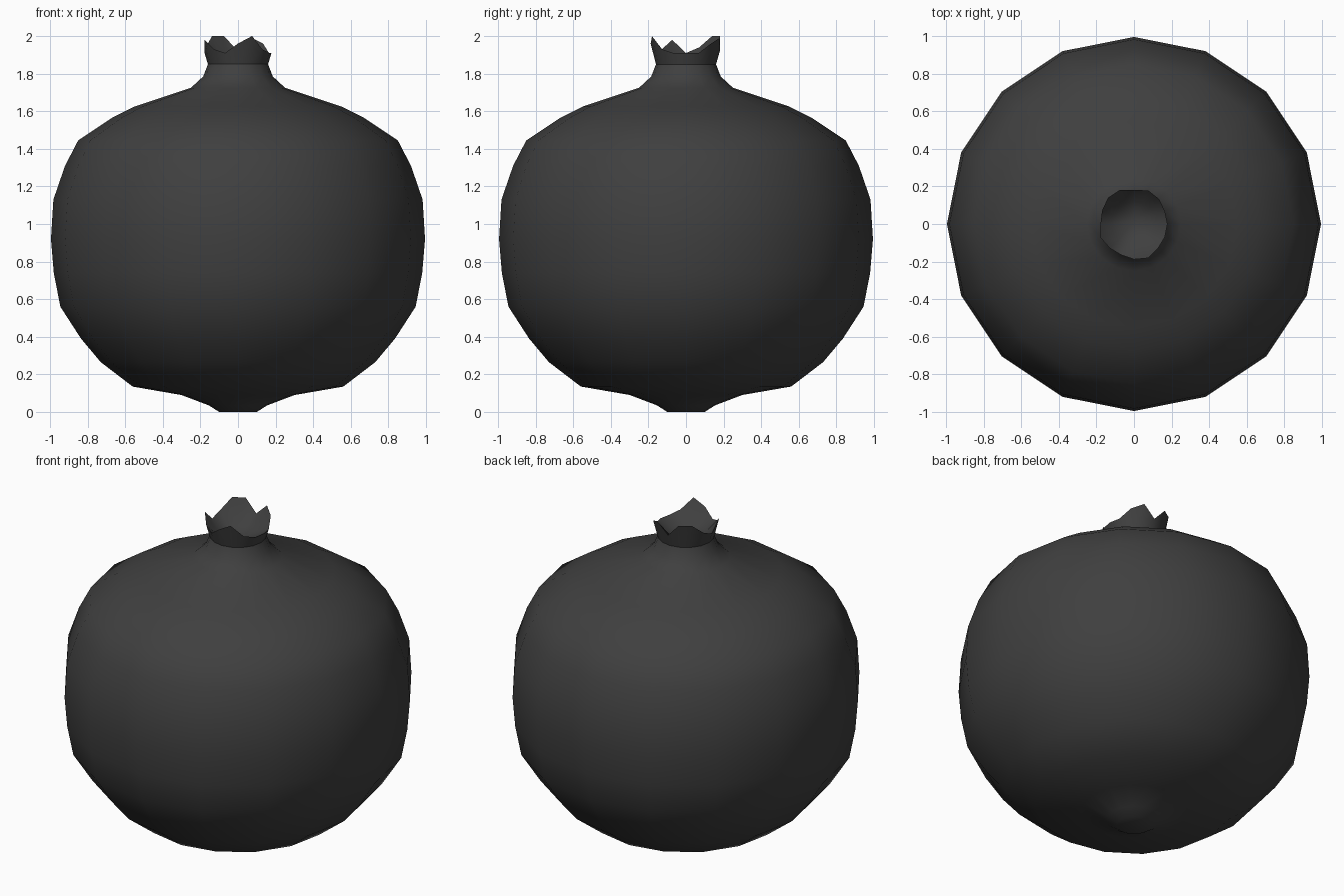
import bpy
import bmesh
from math import cos, sin, pi

cube = bpy.data.objects.get("Cube")
if cube:
    bpy.data.objects.remove(cube, do_unlink=True)

SIDES = 16

skin = bpy.data.materials.new("dark_grey_skin")
skin.use_nodes = True
skin.diffuse_color = (0.05, 0.05, 0.05, 1)
skin.node_tree.nodes["Principled BSDF"].inputs["Base Color"].default_value = skin.diffuse_color


def ring(bm, radius, height):
    """Add one ring; radius and height may vary per side."""
    pick = lambda v, i: v[i] if isinstance(v, list) else v
    return [bm.verts.new((pick(radius, i) * cos(2 * pi * i / SIDES),
                          pick(radius, i) * sin(2 * pi * i / SIDES),
                          pick(height, i))) for i in range(SIDES)]


def bridge(bm, low, high):
    for i in range(SIDES):
        j = (i + 1) % SIDES
        bm.faces.new((low[i], low[j], high[j], high[i]))


def finish(bm, name, angle):
    mesh = bpy.data.meshes.new(name)
    bm.to_mesh(mesh)
    bm.free()
    obj = bpy.data.objects.new(name, mesh)
    bpy.context.collection.objects.link(obj)
    mesh.materials.append(skin)
    bpy.ops.object.select_all(action="DESELECT")
    obj.select_set(True)
    bpy.context.view_layer.objects.active = obj
    bpy.ops.object.shade_smooth_by_angle(angle=angle)


# Fruit body: lathed profile from the base nub up to the neck
profile = [(0.10, 0), (0.155, 0.035), (0.30, 0.09), (0.56, 0.135),
           (0.73, 0.265), (0.835, 0.39), (0.945, 0.56), (0.98, 0.74),
           (0.995, 0.92), (0.982, 1.13), (0.92, 1.31), (0.85, 1.445),
           (0.67, 1.565), (0.55, 1.625), (0.25, 1.725), (0.185, 1.785),
           (0.16, 1.85)]
bm = bmesh.new()
rings = [ring(bm, r, z) for r, z in profile]
bm.faces.new(rings[0][::-1])
for low, high in zip(rings, rings[1:]):
    bridge(bm, low, high)
finish(bm, "fruit_body", pi)

# Crown: ragged flared rim, with the inside falling to a hollow centre
tips = [1.91, 1.91, 1.96, 1.99, 1.92, 2.0, 2.0, 1.94,
        1.91, 1.98, 1.93, 1.91, 1.96, 2.0, 1.93, 1.91]
flare = [0.178 + 0.2 * (z - 1.91) for z in tips]
bm = bmesh.new()
base = ring(bm, 0.16, 1.85)
rim = ring(bm, flare, tips)
inner = ring(bm, 0.12, 1.875)
bridge(bm, base, rim)
bridge(bm, rim, inner)
centre = bm.verts.new((0, 0.02, 1.83))
for i in range(SIDES):
    bm.faces.new((inner[i], inner[(i + 1) % SIDES], centre))
finish(bm, "crown", pi / 3)
